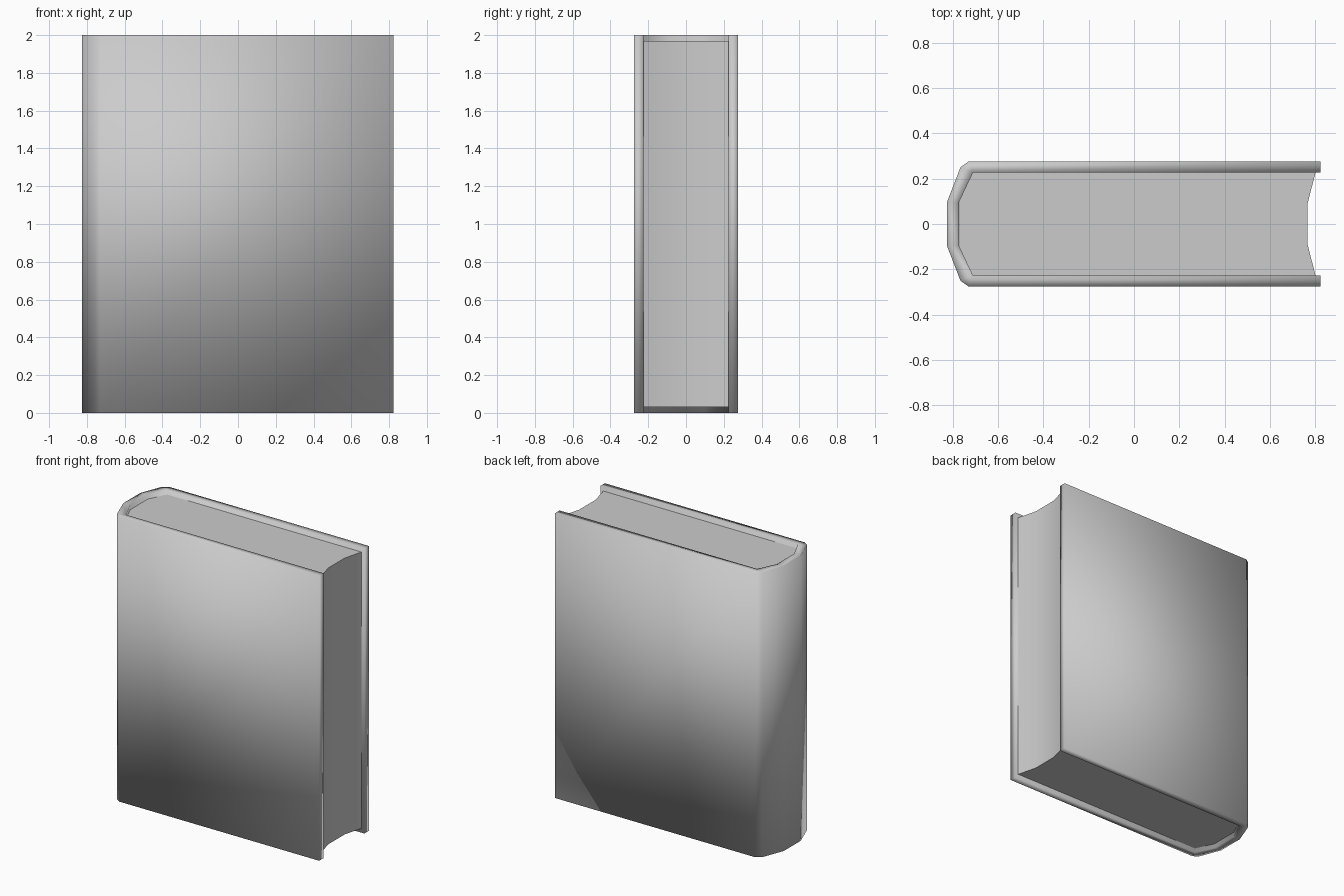
import bpy
import bmesh
import math

cube = bpy.data.objects.get("Cube")
if cube:
    bpy.data.objects.remove(cube, do_unlink=True)

# One plain grey for the cover and pages
grey = bpy.data.materials.new("plain_grey")
grey.use_nodes = True
colour = (0.6, 0.6, 0.6, 1)
grey.diffuse_color = colour
grey.node_tree.nodes["Principled BSDF"].inputs["Base Color"].default_value = colour


def mirrored(half):
    """Close a half outline given for y > 0 by mirroring it across y = 0."""
    return half + [(x, -y) for x, y in reversed(half)]


def extrude_outline(name, outline, bottom, top):
    """Raise a flat outline into a solid standing between two heights."""
    bm = bmesh.new()
    base = bm.faces.new([bm.verts.new((x, y, bottom)) for x, y in outline])
    raised = bmesh.ops.extrude_face_region(bm, geom=[base])["geom"]
    verts = [v for v in raised if isinstance(v, bmesh.types.BMVert)]
    bmesh.ops.translate(bm, vec=(0, 0, top - bottom), verts=verts)
    bmesh.ops.recalc_face_normals(bm, faces=bm.faces)
    mesh = bpy.data.meshes.new(name)
    bm.to_mesh(mesh)
    bm.free()
    mesh.materials.append(grey)
    obj = bpy.data.objects.new(name, mesh)
    bpy.context.collection.objects.link(obj)
    return obj


# Page block: faceted spine side, hollow fore-edge
page_half = [(0.765, 0.09), (0.80, 0.226), (-0.71, 0.226), (-0.77, 0.10)]
pages = extrude_outline("page_block", mirrored(page_half), 0.03, 1.97)

# Cover: one folded band around the pages, smooth across its edges
outer = [(0.823, 0.275), (-0.73, 0.275), (-0.765, 0.25), (-0.825, 0.095)]
inner = [(-0.772, 0.095), (-0.71, 0.226), (0.823, 0.226)]
bm = bmesh.new()
band_out = mirrored(outer)
band_in = [(x, -y) for x, y in mirrored(inner[::-1])]
# Repeat the shoulder so both sides of the band have matching points
band_in = [(x, -y) for x, y in band_in]
band_in = [p for p in band_in for _ in range(2 if abs(p[0] + 0.71) < 0.001 else 1)]
rings = []
for (ox, oy), (ix, iy) in zip(band_out, band_in):
    rings.append([bm.verts.new(p) for p in
                  ((ox, oy, 0), (ox, oy, 2), (ix, iy, 2), (ix, iy, 0))])
for a, b in zip(rings, rings[1:]):
    for i in range(4):
        j = (i + 1) % 4
        bm.faces.new((a[i], a[j], b[j], b[i]))
bm.faces.new(rings[0])
bm.faces.new(rings[-1][::-1])
bmesh.ops.remove_doubles(bm, verts=bm.verts, dist=0.0001)
bmesh.ops.recalc_face_normals(bm, faces=bm.faces)
for face in bm.faces:
    face.smooth = True
mesh = bpy.data.meshes.new("cover")
bm.to_mesh(mesh)
bm.free()
mesh.materials.append(grey)
cover = bpy.data.objects.new("cover", mesh)
bpy.context.collection.objects.link(cover)

# Soften only the shallow bends of the page block
bpy.ops.object.select_all(action="DESELECT")
pages.select_set(True)
bpy.context.view_layer.objects.active = pages
bpy.ops.object.shade_smooth_by_angle(angle=math.radians(35))
